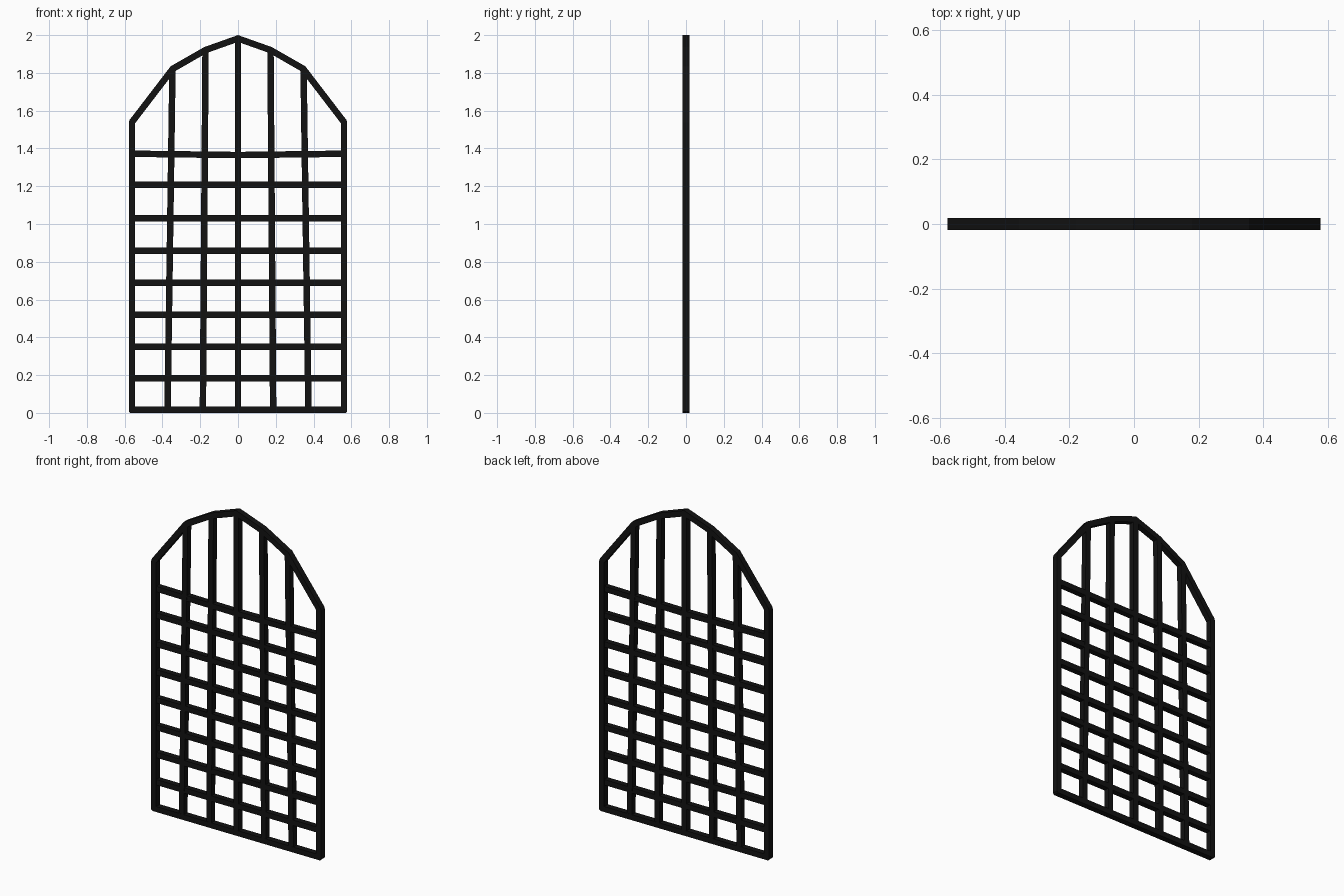
import bpy, bmesh
from mathutils import Vector

if "Cube" in bpy.data.objects:
    bpy.data.objects.remove(bpy.data.objects["Cube"])

DEPTH = 0.036   # thickness along y
W = 0.034       # bar width seen from the front

black = bpy.data.materials.new("black_iron")
black.diffuse_color = (0.006, 0.006, 0.006, 1)
black.use_nodes = True
black.node_tree.nodes["Principled BSDF"].inputs["Base Color"].default_value = black.diffuse_color


def finish(name, bm):
    bmesh.ops.recalc_face_normals(bm, faces=bm.faces)
    me = bpy.data.meshes.new(name)
    bm.to_mesh(me)
    bm.free()
    me.materials.append(black)
    ob = bpy.data.objects.new(name, me)
    bpy.context.collection.objects.link(ob)
    return ob


def offset_loop(pts, d):
    """Mitred offset of a counter-clockwise closed outline (d > 0 is outward)."""
    out = []
    for i, p in enumerate(pts):
        a = (p - pts[i - 1]).normalized()
        b = (pts[(i + 1) % len(pts)] - p).normalized()
        na, nb = Vector((a.y, -a.x)), Vector((b.y, -b.x))
        m = (na + nb).normalized()
        out.append(p + m * d / m.dot(na))
    return out


def bar(name, path, depth):
    """Flat-sided bar following a short path of (x, z) points."""
    pts = [Vector(p) for p in path]
    bm = bmesh.new()
    rings = []
    for i, p in enumerate(pts):
        d = (pts[min(i + 1, len(pts) - 1)] - pts[max(i - 1, 0)]).normalized()
        n = Vector((d.y, -d.x)) * W / 2
        rings.append([bm.verts.new((p.x + s * n.x, y * depth / 2, p.y + s * n.y))
                      for s, y in ((-1, -1), (1, -1), (1, 1), (-1, 1))])
    for r, q in zip(rings, rings[1:]):
        for k in range(4):
            bm.faces.new((r[k], r[(k + 1) % 4], q[(k + 1) % 4], q[k]))
    bm.faces.new(rings[0])
    bm.faces.new(rings[-1])
    finish(name, bm)


# Arched outer frame: right half of the centre line, mirrored
right = [(0.561, 0.017), (0.561, 1.54), (0.345, 1.822), (0.172, 1.921)]
outline = [Vector(p) for p in right] + [Vector((0, 1.982))]
outline += [Vector((-x, z)) for x, z in reversed(right)]
outer, inner = offset_loop(outline, W / 2), offset_loop(outline, -W / 2)
bm = bmesh.new()
rings = [[bm.verts.new((p.x, y, p.y)) for p in loop]
         for loop, y in ((outer, -DEPTH / 2), (inner, -DEPTH / 2),
                         (inner, DEPTH / 2), (outer, DEPTH / 2))]
n = len(outline)
for k in range(4):
    r, q = rings[k], rings[(k + 1) % 4]
    for i in range(n):
        j = (i + 1) % n
        bm.faces.new((r[i], r[j], q[j], q[i]))
# Small chamfer on the bottom corners and the shoulders
edges = [bm.edges.get((rings[0][i], rings[3][i])) for i in (0, 1, n - 2, n - 1)]
bmesh.ops.bevel(bm, geom=edges, offset=0.008, segments=1, affect='EDGES')
finish("arched_frame", bm)

# Upright bars, spreading slightly towards the bottom
for i, (bottom, top, z) in enumerate([(0, 0, 1.98), (0.186, 0.172, 1.92), (0.373, 0.347, 1.82)]):
    for s in ((1,) if bottom == 0 else (-1, 1)):
        bar(f"upright_bar_{i}", [(s * bottom, 0.017), (s * top, z)], DEPTH - 0.0006)

# Cross bars; the top one sags slightly
for i, z in enumerate((0.183, 0.351, 0.519, 0.688, 0.859, 1.031, 1.208, 1.372)):
    sag = 0.007 if i == 7 else 0
    bar(f"cross_bar_{i}", [(-0.561, z), (0, z - sag), (0.561, z)], DEPTH - 0.0012)
